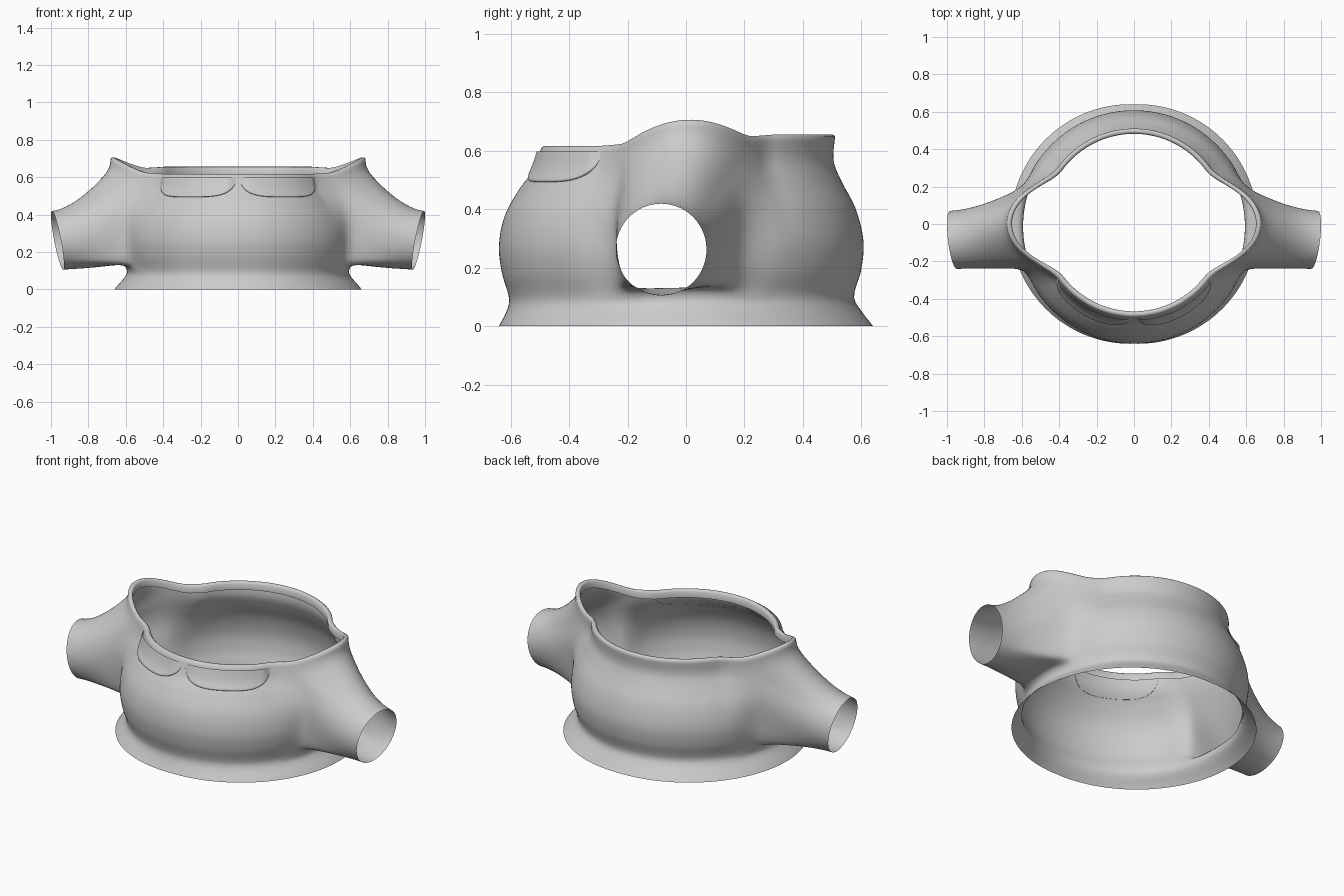
import bpy, bmesh
from math import sin, cos, pi, radians, atan2

if "Cube" in bpy.data.objects:
    bpy.data.objects.remove(bpy.data.objects["Cube"])

COLS, ROWS = 180, 40
HOLE_ROWS = (8, 37)        # armhole, bottom and top row
HOLE_COLS = (-11, 9)       # armhole, front and back column
T = [0, .08, .15, .3, .45, .62, .77, .87, 1]
BACK = [.64, .6, .575, .6, .607, .58, .53, .505, .51]
FRONT = [.64, .615, .605, .63, .64, .62, .57, .525, .495]

grey = bpy.data.materials.new("cloth grey")
grey.use_nodes = True
colour = (.6, .6, .6, 1)
grey.diffuse_color = colour
grey.node_tree.nodes["Principled BSDF"].inputs["Base Color"].default_value = colour


def smooth(a, b, x):
    x = min(max((x - a) / (b - a), 0), 1)
    return x * x * (3 - 2 * x)


def spline(values, t):
    """Smooth curve through the profile points."""
    k = max(i for i in range(len(T) - 1) if T[i] <= t)
    slope = []
    for i in (k, k + 1):
        a, b = max(i - 1, 0), min(i + 1, len(T) - 1)
        slope.append((values[b] - values[a]) / (T[b] - T[a]))
    h = T[k + 1] - T[k]
    s = (t - T[k]) / h
    return (values[k] * (1 + 2 * s) * (1 - s) ** 2 + values[k + 1] * s * s * (3 - 2 * s)
            + h * s * (1 - s) * (slope[0] * (1 - s) - slope[1] * s))


def side_angle(a):
    """Angle away from the nearest side, in degrees."""
    return abs(atan2(sin(a), abs(cos(a)))) * 180 / pi


def rim_height(a):
    bump = .5 + .5 * cos(pi * min(side_angle(a) / 25, 1))
    return .63 + .02 * max(-1, min(1, sin(a) * 1.6)) + .07 * bump ** .8


def cloth_point(a, t, out=0, up=0):
    """Point on the body cloth at angle a and relative height t."""
    w = .5 + .5 * sin(a)
    r = spline(BACK, t) * w + spline(FRONT, t) * (1 - w)
    r += .02 * abs(cos(a)) * (1 - smooth(0, .12, t))
    ear = .5 + .5 * cos(pi * min(side_angle(a) / 37, 1))
    r += .178 * ear * smooth(.4, .9, t) + out
    return (r * cos(a), r * sin(a), t * rim_height(a) + up)


def finish(bm, name):
    bmesh.ops.recalc_face_normals(bm, faces=bm.faces)
    mesh = bpy.data.meshes.new(name)
    bm.to_mesh(mesh)
    bm.free()
    mesh.materials.append(grey)
    for p in mesh.polygons:
        p.use_smooth = True
    obj = bpy.data.objects.new(name, mesh)
    bpy.context.collection.objects.link(obj)
    return obj


def in_hole(i, j):
    if not HOLE_ROWS[0] <= i < HOLE_ROWS[1]:
        return False
    centre = radians((j + .5) * 360 / COLS)
    y = atan2(sin(centre), abs(cos(centre))) * COLS / (2 * pi)
    return HOLE_COLS[0] < y < HOLE_COLS[1]


# Body cloth with a rolled neck hem
bm = bmesh.new()
grid = []
rows = [(i / ROWS, 0, 0) for i in range(ROWS + 1)]
rows += [(1, -.008, .006), (1, -.02, .005), (1, -.028, -.004), (1, -.026, -.04)]
for t, out, up in rows:
    grid.append([bm.verts.new(cloth_point(2 * pi * j / COLS, t, out, up)) for j in range(COLS)])
for i in range(len(rows) - 1):
    for j in range(COLS):
        if not in_hole(i, j):
            k = (j + 1) % COLS
            bm.faces.new((grid[i][j], grid[i][k], grid[i + 1][k], grid[i + 1][j]))

# Sleeves, from armhole to cuff
soft = set()
RINGS = 16
(i0, i1), (j0, j1) = HOLE_ROWS, HOLE_COLS
loop = [(i0, j) for j in range(j0, j1)] + [(i, j1) for i in range(i0, i1)]
loop += [(i1, j) for j in range(j1, j0, -1)] + [(i, j0) for i in range(i1, i0, -1)]
for side in (1, -1):
    def column(j):
        return j % COLS if side > 0 else (COLS // 2 - j) % COLS

    first = [grid[i][column(j)] for i, j in loop]
    ring = first
    for n in range(1, RINGS + 1):
        s = n / RINGS
        ease = 1 - (1 - s) ** 1.6
        new = []
        for (i, j), v in zip(loop, first):
            ang = atan2((i - (i0 + i1) / 2) / (i1 - i0), (j - (j0 + j1) / 2) / (j1 - j0))
            cx = .965 + .03 * sin(ang) + .018 * cos(ang)
            cy, cz = -.085 + .155 * cos(ang), .262 + .157 * sin(ang)
            new.append(bm.verts.new((v.co.x + (side * cx - v.co.x) * s,
                                     v.co.y + (cy - v.co.y) * ease,
                                     v.co.z + (cz - v.co.z) * ease)))
        for k in range(len(loop)):
            m = (k + 1) % len(loop)
            bm.faces.new((ring[k], ring[m], new[m], new[k]))
        ring = new
        if n < RINGS:
            soft.update(new)
    # Body cloth around the armhole
    for i in range(i0 - 2, ROWS - 1):
        for j in range(j0 - 5, j1 + 6):
            v = grid[i][column(j)]
            if v.link_faces:
                soft.add(v)
bmesh.ops.delete(bm, geom=[v for v in bm.verts if not v.link_faces], context='VERTS')
soft = [v for v in soft if v.is_valid]
for _ in range(12):
    bmesh.ops.smooth_vert(bm, verts=soft, factor=.5, use_axis_x=True, use_axis_y=True, use_axis_z=True)
finish(bm, "shirt_body")

# Collar flaps on the front
NU, NV = 40, 14
for side, name in ((1, "left_collar_flap"), (-1, "right_collar_flap")):
    bm = bmesh.new()
    flap = []
    for u in range(NU + 1):
        f = .5 - .5 * cos(pi * u / NU)
        a = -pi / 2 + side * radians(1 + 54 * f)
        drop = .105 * max(0, 1 - abs(2 * f - 1) ** 4) ** .5
        col = []
        for v in range(NV + 1):
            g = sin(pi / 2 * v / NV)
            top = rim_height(a) - .012
            t = (top - drop * g) / rim_height(a)
            edge = min(1, 12 * f, 12 * (1 - f)) * max(0, 1 - g ** 14) ** .5
            col.append(bm.verts.new(cloth_point(a, t, .016 * edge - .002)))
        flap.append(col)
    for u in range(NU):
        for v in range(NV):
            bm.faces.new((flap[u][v], flap[u + 1][v], flap[u + 1][v + 1], flap[u][v + 1]))
    bmesh.ops.remove_doubles(bm, verts=bm.verts, dist=.0003)
    finish(bm, name)
